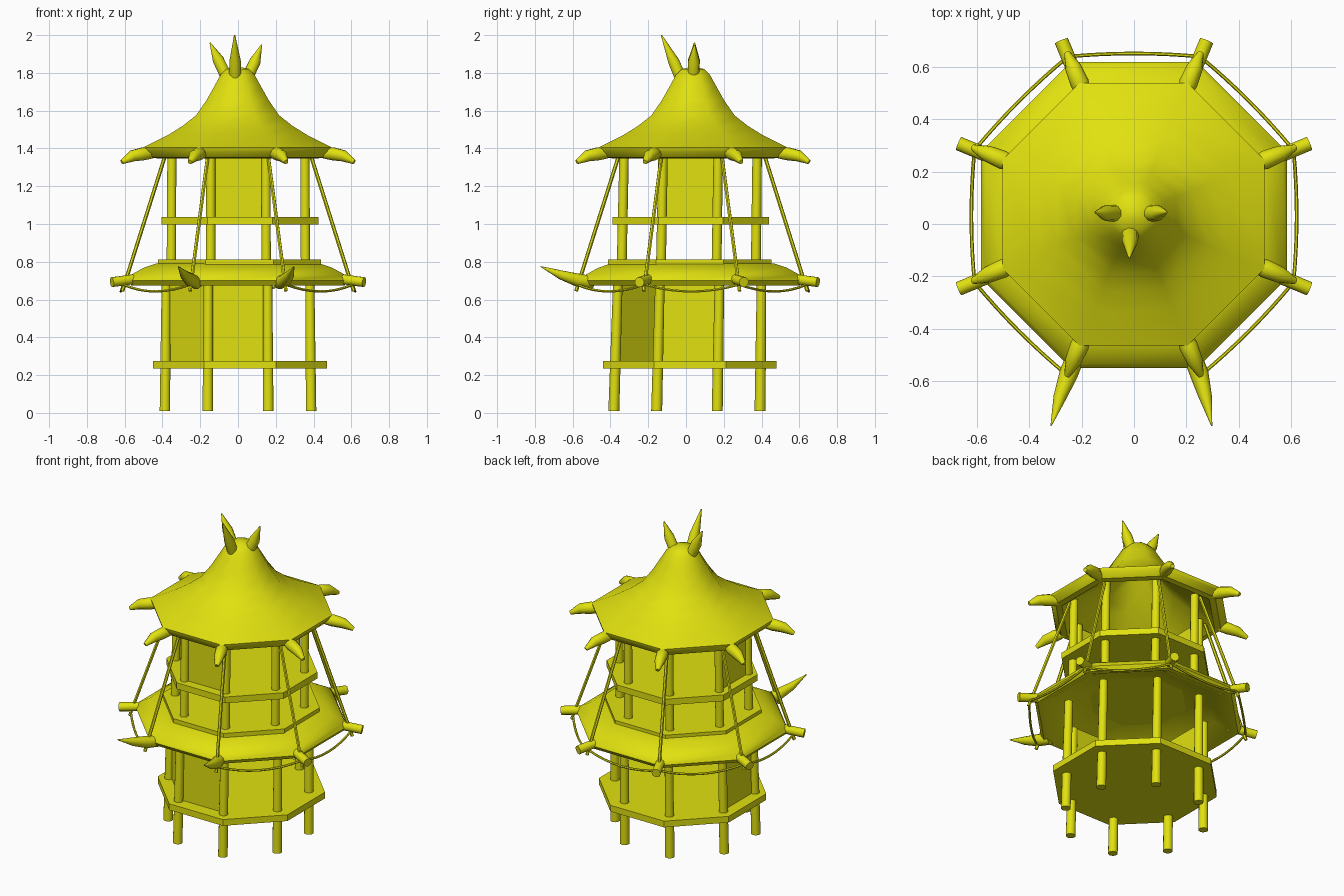
import bpy, bmesh, math
from mathutils import Vector

if "Cube" in bpy.data.objects:
    bpy.data.objects.remove(bpy.data.objects["Cube"])

mat = bpy.data.materials.new("bamboo_yellow")
mat.diffuse_color = (0.75, 0.75, 0.005, 1)
mat.use_nodes = True
mat.node_tree.nodes["Principled BSDF"].inputs["Base Color"].default_value = mat.diffuse_color
C8 = math.cos(math.pi / 8)


def finish(name, bm, smooth=None):
    bmesh.ops.recalc_face_normals(bm, faces=bm.faces)
    me = bpy.data.meshes.new(name)
    bm.to_mesh(me)
    bm.free()
    ob = bpy.data.objects.new(name, me)
    bpy.context.collection.objects.link(ob)
    me.materials.append(mat)
    if smooth:
        bpy.ops.object.select_all(action='DESELECT')
        ob.select_set(True)
        bpy.context.view_layer.objects.active = ob
        bpy.ops.object.shade_smooth_by_angle(angle=math.radians(smooth))
    return ob


def corner(i, apothem, z, cx=0.0, cy=0.02):
    """Corner i of an octagon whose flat sides face the axes."""
    a = math.pi / 8 + i * math.pi / 4
    r = apothem / C8
    return Vector((cx + r * math.cos(a), cy + r * math.sin(a), z))


def lathe(name, profile, cx=0.0, cy=0.02, smooth=None):
    """Octagonal loft through (apothem, z) points; ends are capped."""
    bm = bmesh.new()
    rings = [[bm.verts.new(corner(i, a, z, cx, cy)) for i in range(8)] for a, z in profile]
    for r0, r1 in zip(rings, rings[1:]):
        for i in range(8):
            j = (i + 1) % 8
            bm.faces.new((r0[i], r0[j], r1[j], r1[i]))
    bm.faces.new(rings[0])
    bm.faces.new(rings[-1])
    return finish(name, bm, smooth)


def tube(name, points, radii, sides=10):
    """Round tube along points with a radius at each point."""
    bm = bmesh.new()
    pts = [Vector(p) for p in points]
    rings = []
    for k, p in enumerate(pts):
        t = (pts[min(k + 1, len(pts) - 1)] - pts[max(k - 1, 0)]).normalized()
        ref = Vector((0, 0, 1)) if abs(t.z) < 0.95 else Vector((1, 0, 0))
        u = t.cross(ref).normalized()
        v = t.cross(u)
        rings.append([bm.verts.new(p + radii[k] * (u * math.cos(2 * math.pi * s / sides)
                                                   + v * math.sin(2 * math.pi * s / sides)))
                      for s in range(sides)])
    for r0, r1 in zip(rings, rings[1:]):
        for s in range(sides):
            n = (s + 1) % sides
            bm.faces.new((r0[s], r0[n], r1[n], r1[s]))
    bm.faces.new(rings[0])
    bm.faces.new(rings[-1])
    return finish(name, bm, 50)


def wall(name, i, apothem, z0, z1):
    """Thin panel between posts i and i+1."""
    bm = bmesh.new()
    vs = []
    for a in (apothem, apothem - 0.012):
        p, q = corner(i, a, 0), corner(i + 1, a, 0)
        vs.append([bm.verts.new((c.x, c.y, z)) for c, z in ((p, z0), (q, z0), (q, z1), (p, z1))])
    for k in range(4):
        n = (k + 1) % 4
        bm.faces.new((vs[0][k], vs[0][n], vs[1][n], vs[1][k]))
    bm.faces.new(vs[0])
    bm.faces.new(vs[1])
    return finish(name, bm)


# platforms
lathe("lower_platform", [(0.46, 0.235), (0.46, 0.275)], 0.01)
lathe("roof_top_floor", [(0.432, 0.785), (0.432, 0.813)], 0.008)
lathe("upper_platform", [(0.415, 0.997), (0.415, 1.037)], 0.01, 0.025)

# lower skirt roof with hollow underside
lathe("lower_roof", [(0.26, 0.788), (0.43, 0.73), (0.535, 0.675), (0.565, 0.675), (0.583, 0.70),
                     (0.568, 0.73), (0.50, 0.768), (0.43, 0.792)], 0, 0.035, 35)

# flared upper roof with hollow underside
lathe("upper_roof", [(0.01, 1.72), (0.09, 1.66), (0.20, 1.52), (0.34, 1.42), (0.43, 1.348),
                     (0.465, 1.352), (0.495, 1.385), (0.50, 1.405), (0.37, 1.47), (0.29, 1.52),
                     (0.22, 1.575), (0.165, 1.655), (0.12, 1.735), (0.09, 1.79),
                     (0.06, 1.82), (0.01, 1.832)], -0.002, 0.037, 40)

# posts, horns, poles and beam ends at the eight corners
for i in range(8):
    tube(f"lower_post_{i}", [corner(i, 0.387, 0.01, 0, 0.005), corner(i, 0.38, 0.72, 0, 0.02)],
         [0.029, 0.025])
    tube(f"upper_post_{i}", [corner(i, 0.355, 0.80, 0.002, 0.015), corner(i, 0.352, 1.40, 0.002, 0.025)],
         [0.026, 0.025])
    tube(f"upper_horn_{i}", [corner(i, a, z, 0, 0.037) for a, z in
                             ((0.44, 1.372), (0.50, 1.372), (0.56, 1.36), (0.615, 1.328))],
         [0.022, 0.036, 0.031, 0.012])
    tube(f"brace_pole_{i}", [corner(i, 0.38, 1.38, 0, 0.03), corner(i, 0.612, 0.645, 0, 0.03)],
         [0.010, 0.010], 6)
    if i in (5, 6):  # upturned tusks on the front corners
        tube(f"front_tusk_{i}", [corner(i, 0.53, 0.69, 0, 0.035), corner(i, 0.60, 0.702, 0, 0.03),
                                 corner(i, 0.67, 0.73, -0.005, 0.01),
                                 corner(i, 0.74, 0.775, -0.01, -0.03)],
             [0.035, 0.036, 0.025, 0.002])
    else:
        tube(f"beam_end_{i}", [corner(i, 0.50, 0.715, 0, 0.03), corner(i, 0.668, 0.692, 0, 0.03)],
             [0.027, 0.027])
    if i != 5:  # hanging rope, open at the front
        p, q = corner(i, 0.608, 0.68, 0, 0.03), corner(i + 1, 0.608, 0.68, 0, 0.03)
        out = ((p + q) / 2 - Vector((0, 0.03, 0.68))).normalized()
        pts = []
        for k in range(9):
            t = k / 8
            s = 4 * t * (1 - t)
            pts.append(p.lerp(q, t) + out * 0.012 * s - Vector((0, 0, 0.037 * s)))
        tube(f"rope_{i}", pts, [0.007] * 9, 6)

# wall panels: left, front-left, front
for i, n in ((3, "left"), (4, "front_left"), (5, "front")):
    wall(f"lower_wall_{n}", i, 0.378, 0.27, 0.72)
    if n != "front_left":
        wall(f"upper_wall_{n}", i, 0.352, 1.03, 1.38)

# three tusks on the peak
for n, base, mid, tip in (("front", (-0.015, -0.025, 1.765), (-0.015, -0.065, 1.86), (-0.018, -0.13, 2.0)),
                          ("left", (-0.055, 0.04, 1.765), (-0.105, 0.042, 1.87), (-0.148, 0.045, 1.96)),
                          ("right", (0.045, 0.04, 1.765), (0.09, 0.042, 1.86), (0.125, 0.045, 1.95))):
    tube(f"peak_tusk_{n}", [base, mid, tip], [0.032, 0.031, 0.003])
